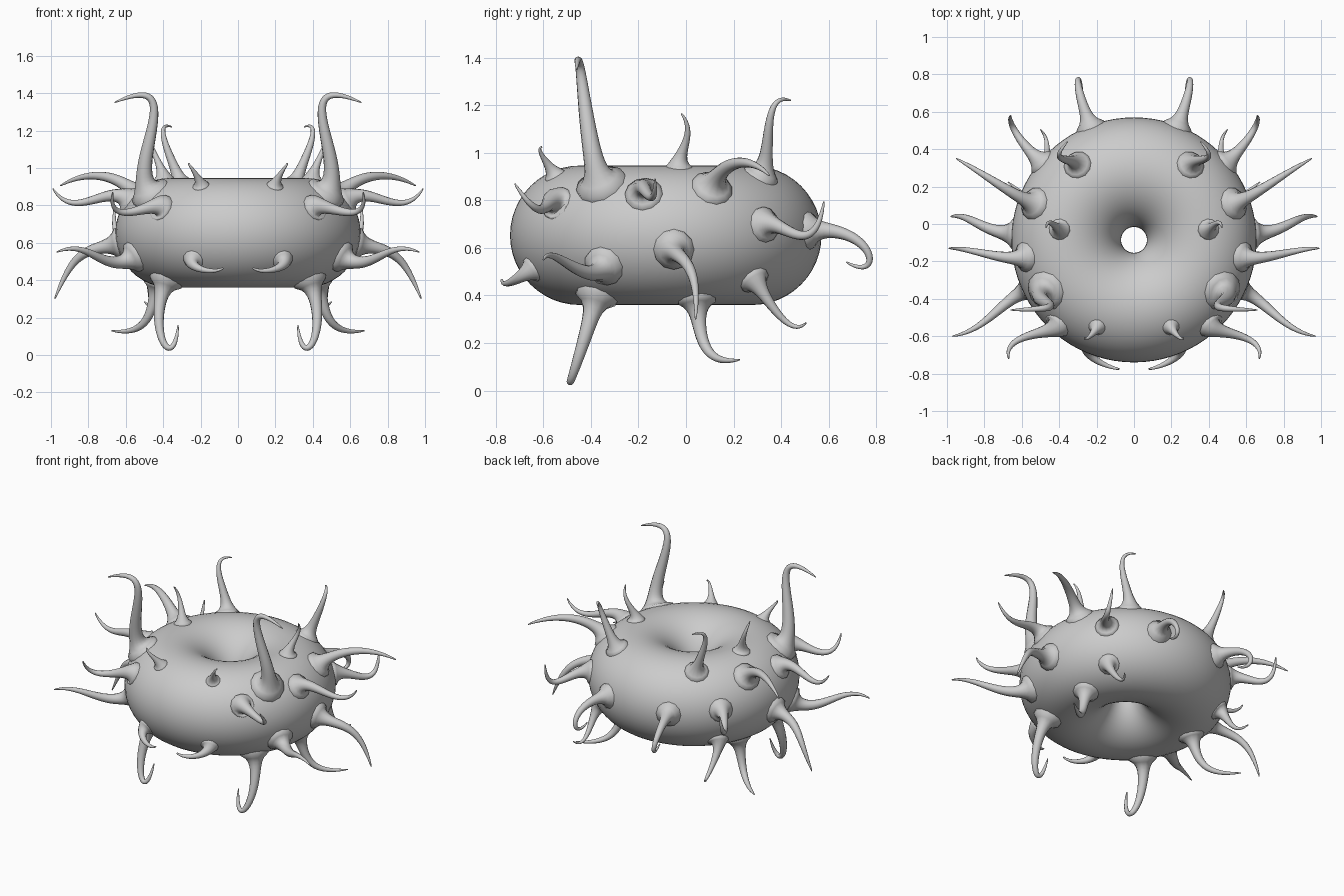
import bpy, math
from mathutils import Vector

if "Cube" in bpy.data.objects:
    bpy.data.objects.remove(bpy.data.objects["Cube"])

# Ring body dimensions
CENTRE = Vector((0, -0.085, 0.653))
R, TUBE = 0.362, 0.293

bpy.ops.mesh.primitive_torus_add(location=CENTRE, major_radius=R, minor_radius=TUBE,
                                 major_segments=80, minor_segments=48)
body = bpy.context.object
body.name = "ring_body"
bpy.ops.object.shade_smooth()


def depth_outside(p):
    """Distance of a point from the ring surface, positive outside."""
    rho = math.hypot(p.x - CENTRE.x, p.y - CENTRE.y)
    return math.hypot(rho - R, p.z - CENTRE.z) - TUBE


def arm_path(az, elev, push, mid, tip, n=36):
    """Curve leaving the ring along its normal, through mid, to the tip."""
    az, elev = math.radians(az), math.radians(elev)
    out = Vector((math.cos(az), math.sin(az), 0))
    nrm = out * math.cos(elev) + Vector((0, 0, math.sin(elev)))
    a = CENTRE + out * R + nrm * TUBE
    b = a + nrm * push
    c = (8 * mid - a - 3 * b - tip) / 3
    path = [a - nrm * 0.06, a - nrm * 0.03]
    for i in range(n + 1):
        t = i / n
        u = 1 - t
        path.append(a * u**3 + 3 * b * u * u * t + 3 * c * u * t * t + tip * t**3)
    return path


def tentacle(name, path, side):
    lens = [0.0]
    for p, q in zip(path, path[1:]):
        lens.append(lens[-1] + (q - p).length)
    size = min(1.25, 0.25 + 1.35 * lens[-1])       # longer arms are thicker
    cu = bpy.data.curves.new(name, 'CURVE')
    cu.dimensions = '3D'
    cu.bevel_depth = 1.0
    cu.bevel_resolution = 4
    cu.use_fill_caps = True
    sp = cu.splines.new('POLY')
    sp.points.add(len(path) - 1)
    for pt, p, l in zip(sp.points, path, lens):
        t = l / lens[-1]
        pt.co = (p.x * side, p.y, p.z, 1)
        # tapered arm with a flared root
        flare = 0.05 * math.exp(-max(depth_outside(p), 0) / 0.03)
        pt.radius = size * (0.036 * (1 - t) ** 0.8 + flare) + 0.003
    ob = bpy.data.objects.new(name, cu)
    bpy.context.collection.objects.link(ob)
    bpy.ops.object.select_all(action='DESELECT')
    ob.select_set(True)
    bpy.context.view_layer.objects.active = ob
    bpy.ops.object.convert(target='MESH')
    bpy.ops.object.shade_smooth()


# Right-hand arms: angle round the ring, angle round the tube, outward push, midpoint, tip
ARMS = {
    "tall_front": (-30, 50, .2, .455, -.43, 1.24, .66, -.46, 1.35),
    "top_back": (53, 61, .12, .385, .35, 1.12, .355, .44, 1.22),
    "top_middle": (8, 82, .07, .435, 0, 1.05, .47, -.02, 1.165),
    "top_front": (-67, 60, .05, .235, -.6, .98, .265, -.605, 1.025),
    "upper_back": (20, 44, .15, .72, .21, .955, .95, .35, .905),
    "upper_side": (-9, 37, .15, .79, -.16, .825, .99, -.13, .89),
    "upper_front": (-48, 28, .07, .57, -.6, .765, .67, -.72, .87),
    "middle_front": (-25, -27, .2, .76, -.49, .53, .97, -.6, .55),
    "middle_side": (3, -12, .18, .84, .005, .53, .98, .04, .3),
    "middle_back": (40, 9, .12, .62, .47, .655, .66, .58, .795),
    "back_curl": (69, 4, .3, .3, .765, .58, .275, .675, .54),
    "lower_back": (40, -41, .08, .465, .385, .325, .5, .505, .285),
    "lower_side": (17, -73, .14, .49, .08, .19, .675, .225, .13),
    "lower_front": (-37, -65, .3, .4, -.475, .07, .32, -.45, .16),
    "small_front": (-67, -30, .08, .19, -.735, .457, .08, -.775, .465),
}

# Both mirrored sides
for label, (az, elev, push, *xyz) in ARMS.items():
    path = arm_path(az, elev, push, Vector(xyz[:3]), Vector(xyz[3:]))
    for side, tag in ((1, "right"), (-1, "left")):
        tentacle(f"{label}_tentacle_{tag}", path, side)
